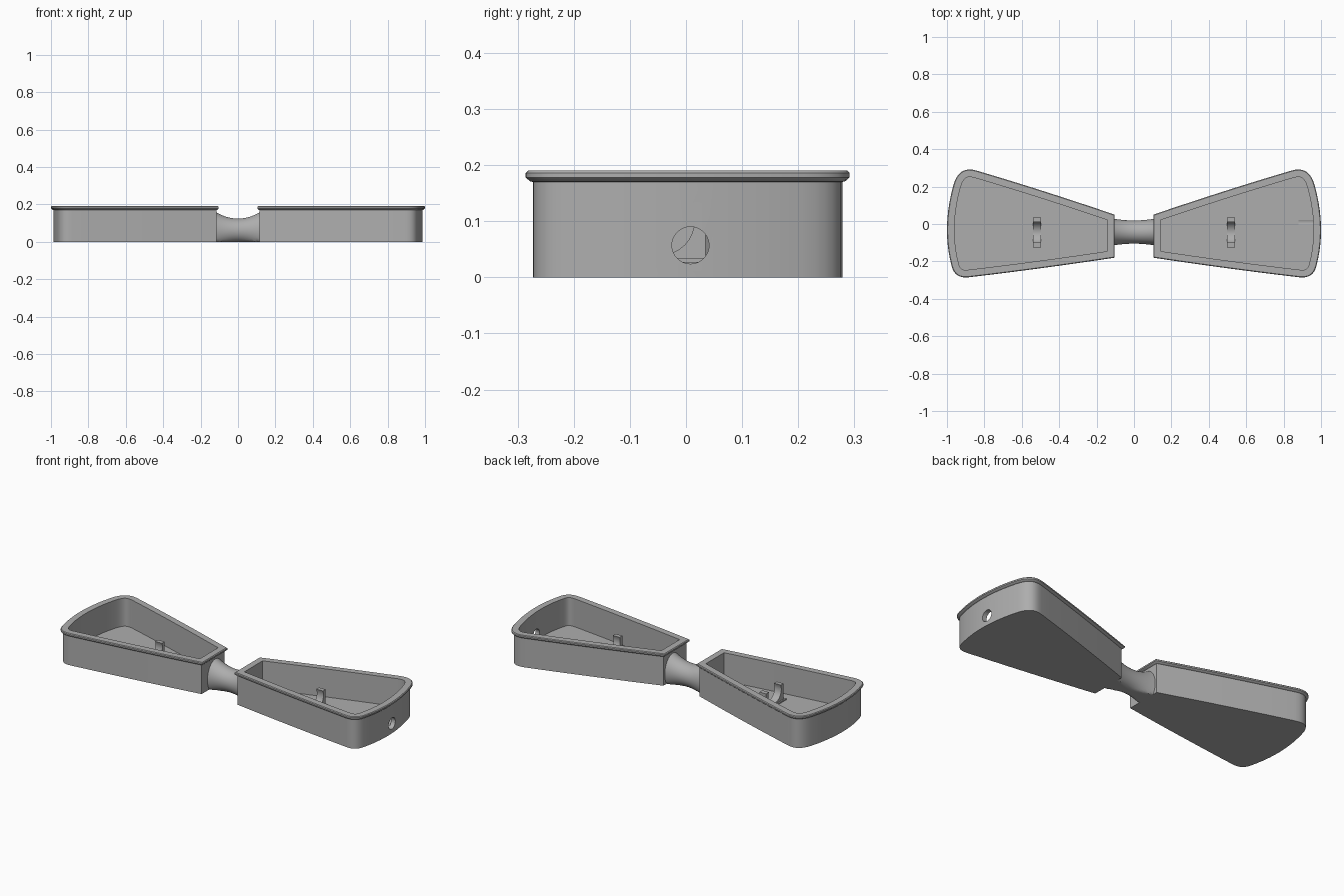
import bpy, bmesh, math
from mathutils import Vector

cube = bpy.data.objects.get("Cube")
if cube:
    bpy.data.objects.remove(cube)

grey = bpy.data.materials.new("plain grey")
grey.use_nodes = True
grey.diffuse_color = (0.42, 0.42, 0.42, 1)
grey.node_tree.nodes["Principled BSDF"].inputs["Base Color"].default_value = (0.42, 0.42, 0.42, 1)


def finish(name, bm, smooth=True):
    bmesh.ops.recalc_face_normals(bm, faces=bm.faces)
    mesh = bpy.data.meshes.new(name)
    bm.to_mesh(mesh)
    bm.free()
    mesh.materials.append(grey)
    obj = bpy.data.objects.new(name, mesh)
    bpy.context.collection.objects.link(obj)
    bpy.ops.object.select_all(action='DESELECT')
    obj.select_set(True)
    bpy.context.view_layer.objects.active = obj
    if smooth:
        bpy.ops.object.shade_smooth_by_angle(angle=math.radians(30))
    return obj


def loft(bm, rings):
    """Skin a list of equal-sized point rings and cap both ends."""
    loops = [[bm.verts.new(p) for p in ring] for ring in rings]
    n = len(loops[0])
    for a, b in zip(loops, loops[1:]):
        for i in range(n):
            j = (i + 1) % n
            bm.faces.new((a[i], a[j], b[j], b[i]))
    bm.faces.new(loops[0])
    bm.faces.new(loops[-1])


def curve(a, b, c, steps):
    a, b, c = Vector(a), Vector(b), Vector(c)
    return [a * (1 - t) ** 2 + b * 2 * t * (1 - t) + c * t * t
            for t in (k / steps for k in range(steps))]


def inset(points, d):
    """Mitred inward offset of a clockwise outline."""
    out = []
    for i, p in enumerate(points):
        e1 = (p - points[i - 1]).normalized()
        e2 = (points[(i + 1) % len(points)] - p).normalized()
        n1, n2 = Vector((e1.y, -e1.x)), Vector((e2.y, -e2.x))
        out.append(p + (n1 + n2) * (d / (1 + n1.dot(n2))))
    return out


# Fan-shaped tray outline: long sides, rounded corners and bowed end
s1, s2, s3, s4 = (0.84, 0.285), (0.965, 0.21), (0.975, -0.225), (0.885, -0.285)
n1, n2 = (0.103, 0.05), (0.103, -0.18)
outline = (curve(n1, (0.5, 0.185), s1, 10) + curve(s1, (0.935, 0.315), s2, 8)
           + curve(s2, (1.03, -0.02), s3, 10) + curve(s3, (0.958, -0.293), s4, 8)
           + curve(s4, (0.5, -0.24), n2, 8) + [Vector(n2)])

# Wall, overhanging lip and inner floor as (inset, height)
FLOOR = 0.027
section = [(0.013, 0), (0.013, 0.17), (0.008, 0.171), (0, 0.178),
           (0, 0.186), (0.004, 0.19), (0.04, 0.19), (0.04, FLOOR)]


def tray(name, side):
    bm = bmesh.new()
    loft(bm, [[(side * p.x, p.y, z) for p in inset(outline, d)] for d, z in section])
    return finish(name, bm)


def cable_hole(obj):
    bpy.ops.mesh.primitive_cylinder_add(vertices=40, radius=0.033, depth=0.2,
                                        location=(0.98, 0.008, 0.057),
                                        rotation=(0, math.pi / 2, 0))
    cutter = bpy.context.object
    cutter.hide_render = True
    mod = obj.modifiers.new("cable_hole", 'BOOLEAN')
    mod.object, mod.operation, mod.solver = cutter, 'DIFFERENCE', 'EXACT'
    bpy.ops.object.select_all(action='DESELECT')
    bpy.context.view_layer.objects.active = obj
    obj.select_set(True)
    bpy.ops.object.modifier_apply(modifier=mod.name)
    bpy.data.objects.remove(cutter)
    bpy.ops.object.shade_smooth_by_angle(angle=math.radians(30))


def clip(name, side):
    """Open cradle with two upright arms on a thin base plate."""
    cy, cz, r = -0.045, 0.1, 0.06
    arc = [(cy + r * math.cos(a), cz + r * math.sin(a))
           for a in (math.radians(25 - 230 * k / 20) for k in range(21))]
    half = 0.08
    prof = ([(cy - half, 0.125), (cy - half, FLOOR - 0.005),
             (cy + half, FLOOR - 0.005), (cy + half, 0.125)] + arc)
    bm = bmesh.new()
    loft(bm, [[(side * x, y, z) for y, z in prof] for x in (0.497, 0.54)])
    finish(name, bm)
    bm = bmesh.new()
    loft(bm, [[(side * x, y, z) for x, y in ((0.485, -0.14), (0.548, -0.14),
                                             (0.548, 0.05), (0.485, 0.05))]
              for z in (FLOOR - 0.005, 0.034)])
    finish(name + "_base", bm, False)


for label, side in (("left", 1), ("right", -1)):
    body = tray(label + "_tray", side)
    if side == 1:
        cable_hole(body)
    clip(label + "_clip", side)

# Waisted neck joining the trays, flat underneath
bm = bmesh.new()
rings = []
for k in range(17):
    u = k / 8 - 1
    ry, rz = 0.062 + 0.012 * u * u, 0.064 + 0.038 * u * u
    rings.append([(0.125 * u, -0.043 + ry * math.cos(a), max(0, 0.06 + rz * math.sin(a)))
                  for a in (math.tau * i / 40 for i in range(40))])
loft(bm, rings)
finish("neck", bm)
